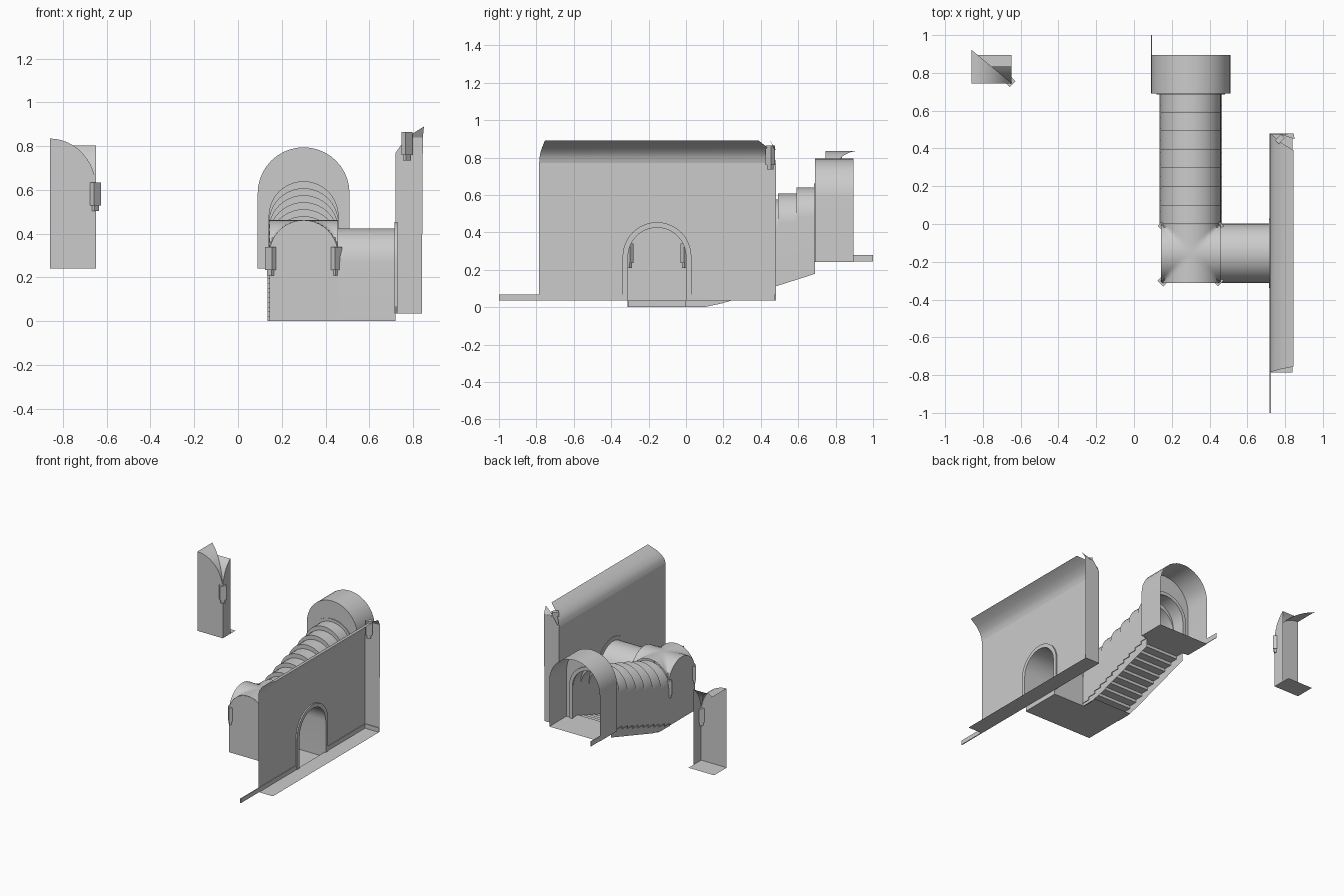
import bpy, bmesh, math
from mathutils import Matrix

if "Cube" in bpy.data.objects:
    bpy.data.objects.remove(bpy.data.objects["Cube"])

N = 20  # arch segments


def mesh(name, verts, faces, smooth=True):
    me = bpy.data.meshes.new(name)
    me.from_pydata(verts, [], faces)
    bm = bmesh.new()
    bm.from_mesh(me)
    bmesh.ops.recalc_face_normals(bm, faces=bm.faces)
    bm.to_mesh(me)
    bm.free()
    ob = bpy.data.objects.new(name, me)
    bpy.context.collection.objects.link(ob)
    if smooth:
        bpy.ops.object.select_all(action='DESELECT')
        ob.select_set(True)
        bpy.context.view_layer.objects.active = ob
        bpy.ops.object.shade_smooth_by_angle(angle=math.radians(35))
    return ob


def arch(c, r, spring, bottom):
    """Arch outline as (across, z) pairs, from left foot to right foot."""
    arc = [(c - r * math.cos(math.pi * i / N), spring + r * math.sin(math.pi * i / N)) for i in range(N + 1)]
    return [(c - r, bottom)] + arc + [(c + r, bottom)]


def loft(name, rows, closed=False):
    n = len(rows[0])
    verts = [v for row in rows for v in row]
    faces = [(a * n + i, a * n + i + 1, (a + 1) * n + i + 1, (a + 1) * n + i)
             for a in range(len(rows) - 1) for i in range(n - 1)]
    if closed:
        a = (len(rows) - 1) * n
        faces += [(a + i, a + i + 1, i + 1, i) for i in range(n - 1)]
    return mesh(name, verts, faces)


def along(axis, pos, outline):
    return [(pos, a, z) if axis == 'x' else (a, pos, z) for a, z in outline]


def plate(name, verts):
    return mesh(name, verts, [tuple(range(len(verts)))], False)


def floor(name, x0, x1, y0, y1, z):
    return plate(name, [(x0, y0, z), (x1, y0, z), (x1, y1, z), (x0, y1, z)])


def box(name, x0, x1, y0, y1, z0, z1):
    v = [(x, y, z) for x in (x0, x1) for y in (y0, y1) for z in (z0, z1)]
    return mesh(name, v, [(0, 1, 3, 2), (4, 5, 7, 6), (0, 1, 5, 4), (2, 3, 7, 6), (0, 2, 6, 4), (1, 3, 7, 5)], False)


def arch_trim(name, axis, c, r0, r1, spring, bottom, p0, p1):
    inn, out = arch(c, r0, spring, bottom), arch(c, r1, spring, bottom)
    loft(name, [along(axis, p0, inn), along(axis, p0, out), along(axis, p1, out), along(axis, p1, inn)], True)


def corbel(name, x, y, z, angle):
    for part, w, d, z0, z1 in (("block", .044, .028, .025, .13), ("foot", .03, .018, 0, .025)):
        ob = box(name + "_" + part, -w / 2, w / 2, -d / 2, d / 2, z0, z1)
        ob.matrix_world = Matrix.Translation((x, y, z)) @ Matrix.Rotation(math.radians(angle), 4, 'Z')


# Crossing: groin vault over a square bay with two closed sides
cx, cy, r, sp = .30, -.155, .157, .305
M = 24
s = [r * math.sin(math.pi * (i / M - .5)) for i in range(M + 1)]
loft("groin_vault", [[(cx + u, cy + v, sp + math.sqrt(max(0, r * r - min(abs(u), abs(v)) ** 2))) for u in s] for v in s])
plate("crossing_front_wall", along('y', cy - r, arch(cx, r, sp, 0)))
plate("crossing_side_wall", along('x', cx - r, arch(cy, r, sp, 0)))
floor("crossing_floor", cx - r, .72, cy - r, cy + r, 0)
floor("stair_foot_floor", cx - r, cx + r, cy + r, .13, 0)
for i, (sx, sy) in enumerate(((-1, -1), (1, -1), (-1, 1), (1, 1))):
    corbel("crossing_corbel_%d" % i, cx + sx * .15, cy + sy * .15, .21, -45 * sx * sy)

# Tunnel to the hall wall
loft("tunnel", [along('x', cx + r, arch(cy, r, sp, 0)), along('x', cx + r, arch(cy, .155, .27, 0)),
                along('x', .72, arch(cy, .155, .27, 0))])

# Stairway: stepped vault bands over rising side walls
rows, band, Y1 = [], .0986, .69
for i in range(7):
    for y in (i * band, (i + 1) * band):
        bottom = max(0, .318 * (y - .13))
        rows.append(along('y', y, arch(cx, .16, .288 + .032 * i, bottom)))
loft("stair_vault", rows)
steps, prof = 11, [(0, 0)]
for i in range(steps):
    prof += [(i * Y1 / steps, (i + 1) * .24 / steps), ((i + 1) * Y1 / steps, (i + 1) * .24 / steps)]
loft("stairs", [[(x, y, z) for y, z in prof] for x in (.135, .465)])

# Landing at the top of the stairs
outer = arch(cx, .21, .585, .24)
inner = arch(cx, .155, .48, .24)
loft("landing_vault", [along('y', .69, outer), along('y', .895, outer)])
plate("landing_arch_wall", along('y', .69, outer + inner[::-1]))
arch_trim("landing_arch_trim", 'y', cx, .155, .182, .48, .24, .685, .70)
floor("landing_floor", .09, .51, .69, .895, .24)
box("landing_skirting", .09, .094, .70, 1.0, .243, .28)

# Hall wall with arched doorway
door = arch(cy, .155, .27, .035)
plate("hall_wall", along('x', .72, [(-.785, .77), (-.785, .035)] + door + [(.48, .035), (.48, .77)]))
arch_trim("door_trim", 'x', cy, .155, .184, .27, .035, .716, .73)
vault = [(.72, .77, -.785, .48), (.727, .80, -.783, .475), (.745, .827, -.778, .46),
         (.78, .857, -.768, .43), (.845, .89, -.755, .39)]
loft("hall_vault", [[(x, a, z), (x, b, z)] for x, z, a, b in vault])
plate("hall_end_wall", [(.72, .48, .035), (.84, .48, .035), (.845, .48, .84), (.77, .48, .84), (.72, .48, .77)])
plate("hall_end_vault", [(.77, .475, .84), (.845, .48, .84), (.85, .45, .89)])
floor("hall_floor", .72, .84, -.785, .48, .035)
plate("door_threshold", [(.72, -.31, 0), (.72, 0, 0), (.72, 0, .035), (.72, -.31, .035)])
box("hall_skirting_a", .718, .725, -1.0, cy - .184, .035, .067)
box("hall_skirting_b", .718, .725, cy + .184, .48, .035, .067)
box("hall_end_skirting", .72, .84, .474, .48, .035, .067)
corbel("hall_corbel", .772, .45, .735, 45)

# Detached room corner: two walls, floor and two vault webs meeting on a diagonal
x0, x1, ya = -.86, -.648, .745
K = 12
curve = []
for i in range(K + 1):
    a = math.pi / 2 * i / K
    curve.append((1 - math.cos(a), .605 + .23 * math.sin(a)))  # fraction from corner, height
pts = [(x1 + (x0 - x1) * t, ya + .177 * t, z) for t, z in curve]
loft("corner_web_left", [[(x, ya, z), (x, y, z)] for x, y, z in pts])
part = [p for p in pts if p[1] <= .85]
loft("corner_web_right", [[(x1, y, z), (x, y, z)] for x, y, z in part])
plate("corner_wall_left", [(x0, ya, .24), (x1, ya, .24)] + [(x, ya, z) for x, y, z in pts])
plate("corner_wall_right", [(x1, part[-1][1], .24), (x1, ya, .24)] + [(x1, y, z) for x, y, z in part])
floor("corner_floor", x0, x1, ya, .895, .24)
corbel("corner_corbel", -.652, .75, .505, 45)
